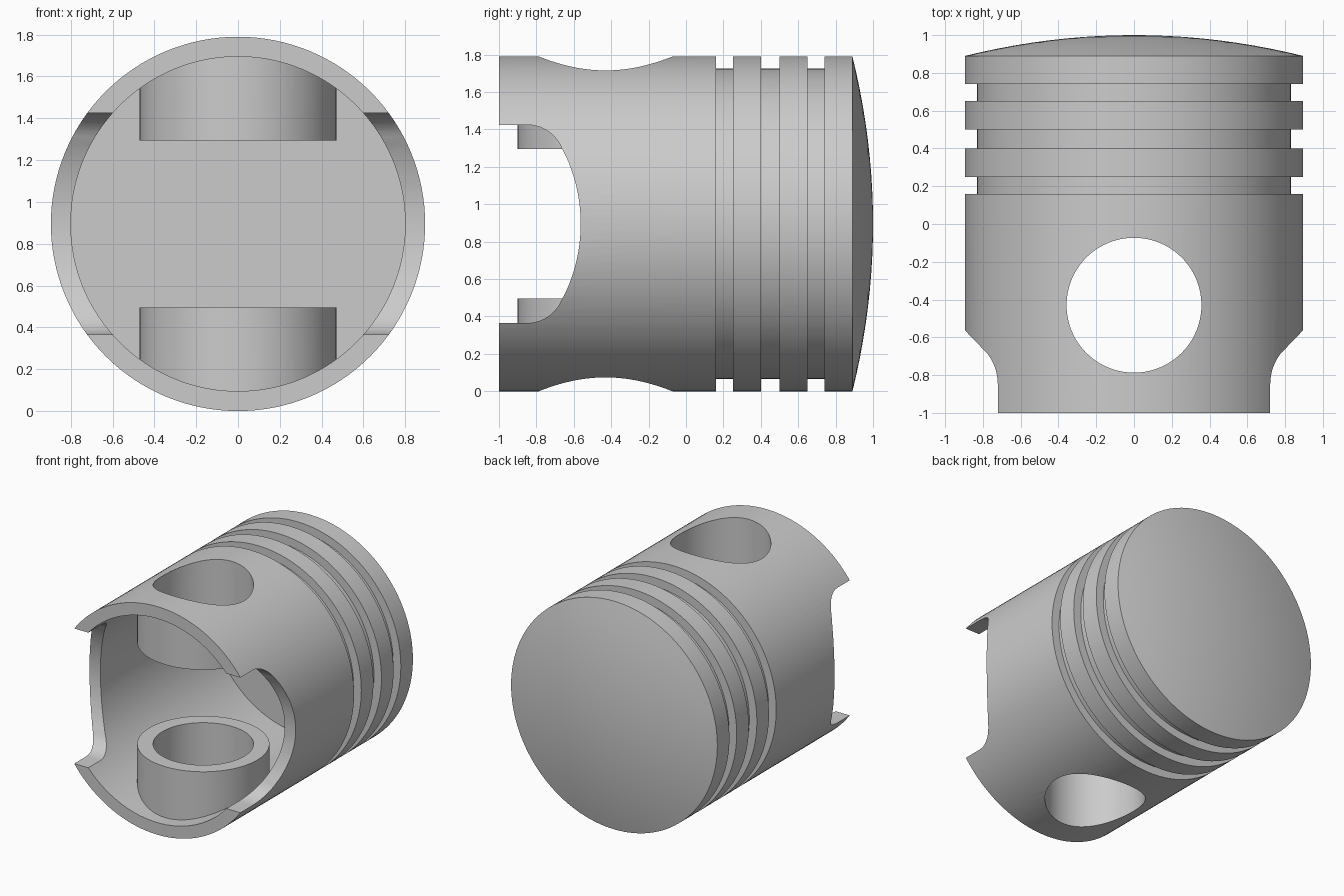
import bpy, bmesh, math
from mathutils import Vector

if "Cube" in bpy.data.objects:
    bpy.data.objects.remove(bpy.data.objects["Cube"])

R, BORE, ZC = 0.895, 0.80, 0.895      # outer radius, bore radius, axis height
PIN_Y, PIN_R, BOSS_R = -0.43, 0.357, 0.47
SEG = 128

metal = bpy.data.materials.new("grey_metal")
metal.diffuse_color = (0.6, 0.6, 0.6, 1)
metal.use_nodes = True
metal.node_tree.nodes["Principled BSDF"].inputs["Base Color"].default_value = metal.diffuse_color


def make_object(name, bm):
    bmesh.ops.recalc_face_normals(bm, faces=bm.faces)
    mesh = bpy.data.meshes.new(name)
    bm.to_mesh(mesh)
    bm.free()
    mesh.materials.append(metal)
    obj = bpy.data.objects.new(name, mesh)
    bpy.context.collection.objects.link(obj)
    return obj


def activate(obj):
    bpy.ops.object.select_all(action='DESELECT')
    obj.select_set(True)
    bpy.context.view_layer.objects.active = obj


def prism(name, outline, depth):
    """Extrude a closed outline of points by a vector."""
    bm = bmesh.new()
    face = bm.faces.new([bm.verts.new(p) for p in outline])
    new = bmesh.ops.extrude_face_region(bm, geom=[face])['geom']
    bmesh.ops.translate(bm, vec=depth,
                        verts=[v for v in new if isinstance(v, bmesh.types.BMVert)])
    return make_object(name, bm)


def cut(target, cutter):
    cutter.hide_render = True
    mod = target.modifiers.new("cut", 'BOOLEAN')
    mod.operation, mod.solver, mod.object = 'DIFFERENCE', 'EXACT', cutter
    activate(target)
    bpy.ops.object.modifier_apply(modifier=mod.name)
    bpy.data.objects.remove(cutter)


# Piston body: turned profile (radius, y) with bore, ring grooves and domed crown
profile = [(0, 0.80), (BORE, 0.80), (BORE, -1), (R, -1)]
for y0, y1 in ((0.16, 0.25), (0.40, 0.50), (0.65, 0.74)):
    profile += [(R, y0), (0.83, y0), (0.83, y1), (R, y1)]
profile += [(R * (1 - i / 10), 0.89 + 0.11 * (1 - (1 - i / 10) ** 2)) for i in range(11)]

bm = bmesh.new()
pts = [bm.verts.new((r, y, ZC)) for r, y in profile]
edges = [bm.edges.new(p) for p in zip(pts, pts[1:])]
bmesh.ops.spin(bm, geom=pts + edges, cent=(0, 0, ZC), axis=(0, 1, 0),
               angle=math.tau, steps=SEG, use_duplicate=False)
bmesh.ops.remove_doubles(bm, verts=bm.verts, dist=1e-4)
body = make_object("piston_body", bm)

# Wrist pin hole through both walls
circle = [(PIN_R * math.cos(math.tau * i / 96), PIN_Y + PIN_R * math.sin(math.tau * i / 96), -0.5)
          for i in range(96)]
cut(body, prism("pin_hole_cutter", circle, Vector((0, 0, 3))))

# Skirt cut-outs on both sides: rounded corner running into a wide arc
half = [(-1.2, 0.53)]
for i in range(11):
    a = math.radians(90 - 68 * i / 10)
    half.append((-0.85 + 0.2 * math.cos(a), 0.33 + 0.2 * math.sin(a)))
for i in range(1, 10):
    a = math.asin(0.405 / 0.87) * (1 - i / 10)
    half.append((-0.563 - 0.87 * (1 - math.cos(a)), 0.87 * math.sin(a)))
outline = half + [(-0.563, 0)] + [(y, -z) for y, z in reversed(half)]
cut(body, prism("skirt_cutter", [(-1.5, y, ZC + z) for y, z in outline], Vector((3, 0, 0))))


# Pin bosses: open tubes whose outer ends follow the bore wall
def boss(name, side):
    bm = bmesh.new()
    rings = []
    for r, inner in ((PIN_R, False), (PIN_R, True), (BOSS_R, True), (BOSS_R, False)):
        ring = []
        for i in range(96):
            a = math.tau * i / 96
            x = r * math.cos(a)
            z = 0.40 if inner else math.sqrt((BORE + 0.003) ** 2 - x * x)
            ring.append(bm.verts.new((x, PIN_Y + r * math.sin(a), ZC + side * z)))
        rings.append(ring)
    for a, b in zip(rings, rings[1:] + rings[:1]):
        for i in range(96):
            j = (i + 1) % 96
            bm.faces.new((a[i], a[j], b[j], b[i]))
    return make_object(name, bm)


parts = [body, boss("upper_pin_boss", 1), boss("lower_pin_boss", -1)]
for obj in parts:
    activate(obj)
    bpy.ops.object.shade_smooth_by_angle(angle=math.radians(30))
